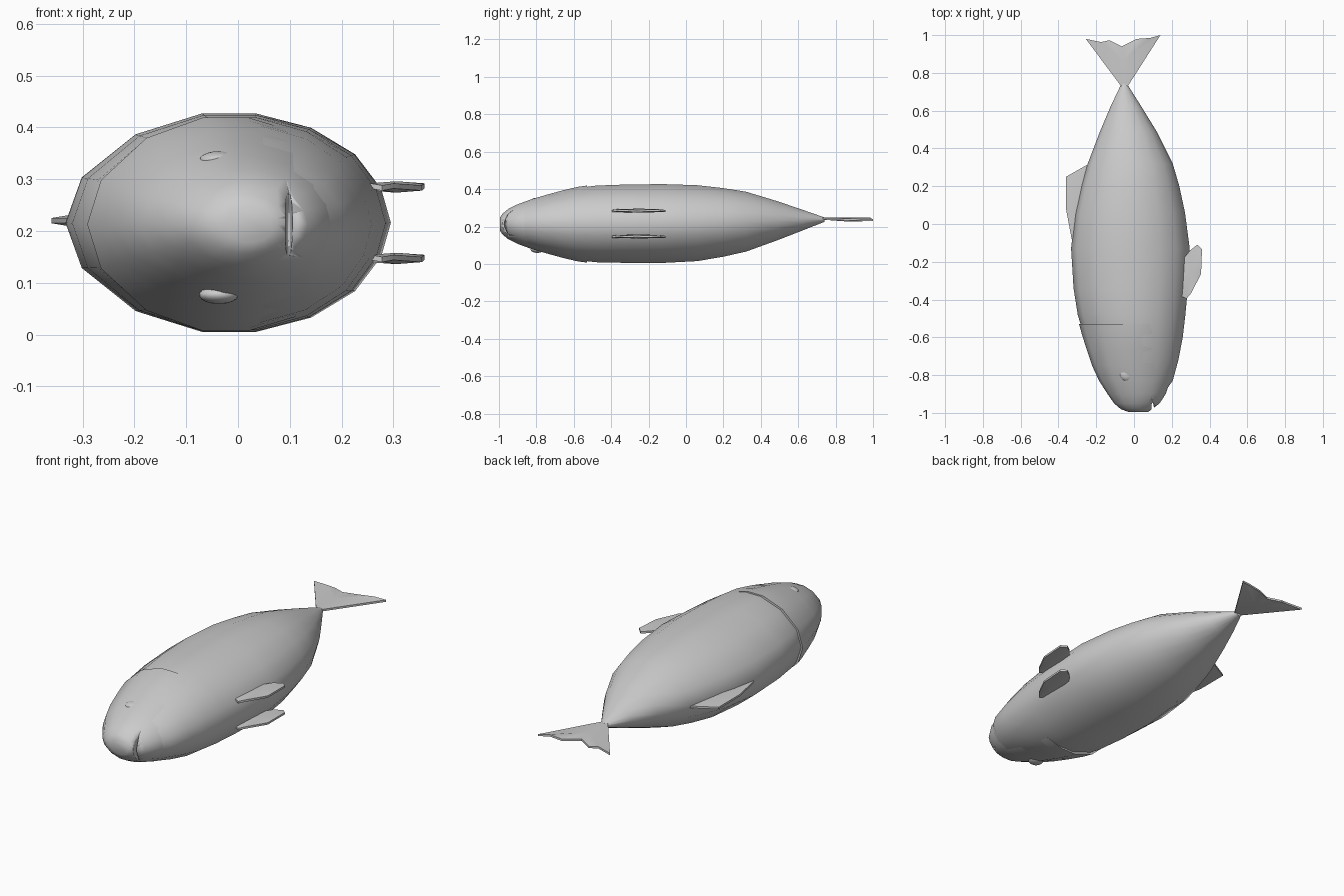
import bpy, bmesh, math

if "Cube" in bpy.data.objects:
    bpy.data.objects.remove(bpy.data.objects["Cube"])

# Upper half of the body cross-section, from back (-1) to belly (+1)
HALF = [(-1, 0), (-.9, .41), (-.57, .8), (-.16, .99), (.17, .99),
        (.51, .86), (.78, .62), (.94, .31), (1, 0)]
SECTION = HALF + [(a, -b) for a, b in reversed(HALF[1:-1])]


def finish(name, bm, angle=40):
    bmesh.ops.recalc_face_normals(bm, faces=bm.faces)
    mesh = bpy.data.meshes.new(name)
    bm.to_mesh(mesh)
    bm.free()
    ob = bpy.data.objects.new(name, mesh)
    bpy.context.collection.objects.link(ob)
    bpy.ops.object.select_all(action='DESELECT')
    ob.select_set(True)
    bpy.context.view_layer.objects.active = ob
    bpy.ops.object.shade_smooth_by_angle(angle=math.radians(angle))
    return ob


def loft(name, rings):
    """Rings are (y, back x, belly x, half thickness, centre z)."""
    bm = bmesh.new()
    loops = []
    for y, x0, x1, h, zc in rings:
        cx, rx = (x0 + x1) / 2, (x1 - x0) / 2
        loops.append([bm.verts.new((cx + rx * a, y, zc + h * b)) for a, b in SECTION])
    n = len(SECTION)
    for p, q in zip(loops, loops[1:]):
        for i in range(n):
            j = (i + 1) % n
            bm.faces.new((p[i], p[j], q[j], q[i]))
    bm.faces.new(loops[0])
    bm.faces.new(loops[-1])
    return finish(name, bm)


def fin(name, outline, centre, thick, z, pleat=0.0):
    """Thin lens-shaped fin: a rim fanned to a raised centre on both sides."""
    bm = bmesh.new()
    rims = []
    for s in (1, -1):
        rims.append([bm.verts.new((x, y, z + s * .005 + pleat * (-1) ** i))
                     for i, (x, y) in enumerate(outline)])
    n = len(outline)
    for s, rim in zip((1, -1), rims):
        c = bm.verts.new((*centre, z + s * thick))
        for i in range(n):
            bm.faces.new((rim[i], rim[(i + 1) % n], c))
    for i in range(n):
        j = (i + 1) % n
        bm.faces.new((rims[0][i], rims[0][j], rims[1][j], rims[1][i]))
    return finish(name, bm, 35)


def ellipsoid(name, loc, scale):
    bpy.ops.mesh.primitive_uv_sphere_add(segments=20, ring_count=12, location=loc)
    ob = bpy.context.object
    ob.name = name
    ob.scale = scale
    bpy.ops.object.shade_smooth()
    return ob


# Body, lying on its side
loft("body", [
    (-.92, -.08, .14, .09, .213), (-.83, -.16, .205, .125, .213),
    (-.72, -.21, .235, .16, .213), (-.60, -.262, .258, .192, .213),
    (-.48, -.298, .272, .207, .214), (-.34, -.32, .285, .211, .215),
    (-.13, -.333, .295, .213, .216), (.06, -.312, .27, .205, .218),
    (.20, -.28, .24, .185, .222), (.32, -.245, .205, .162, .226),
    (.49, -.18, .12, .105, .231), (.62, -.125, .04, .057, .234),
    (.74, -.068, -.036, .012, .237)])

# Head shell overlapping the body at the gills
head = loft("head", [
    (-.995, -.03, .075, .035, .213), (-.98, -.07, .095, .057, .213),
    (-.95, -.105, .135, .082, .213), (-.90, -.14, .168, .107, .213),
    (-.83, -.185, .192, .133, .213), (-.75, -.222, .21, .157, .213),
    (-.66, -.252, .226, .182, .213), (-.58, -.277, .237, .201, .213),
    (-.53, -.291, .24, .208, .213)])

# Mouth slit
cutter = ellipsoid("mouth_cutter", (.098, -.97, .213), (.007, .035, .085))
cutter.hide_render = True
cutter.hide_viewport = True
cut = head.modifiers.new("mouth", 'BOOLEAN')
cut.operation = 'DIFFERENCE'
cut.object = cutter
cut.solver = 'EXACT'

# Eyes on both flanks
for side, z in (("upper", .336), ("lower", .077)):
    ellipsoid(side + "_eye", (-.037, -.795, z), (.038, .036, .018))

# Paired pectoral fins
pectoral = [(.255, -.385), (.25, -.2), (.296, -.14), (.335, -.11),
            (.36, -.135), (.355, -.265), (.30, -.37), (.278, -.395)]
for side, z in (("upper", .285), ("lower", .147)):
    fin(side + "_pectoral_fin", pectoral, (.305, -.25), .011, z, .002)

# Back fin
fin("back_fin", [(-.235, .31), (-.245, .315), (-.36, .25), (-.36, .08), (-.33, -.08),
                 (-.25, 0)], (-.30, .14), .015, .22)

# Tail fin with pleated edge
tail = [(-.065, .725), (-.255, .98), (-.175, .963), (-.13, .973), (-.065, .94),
        (.015, .98), (.085, .985), (.14, 1.0), (-.036, .725)]
fin("tail_fin", tail, (-.055, .86), .011, .238, .004)
